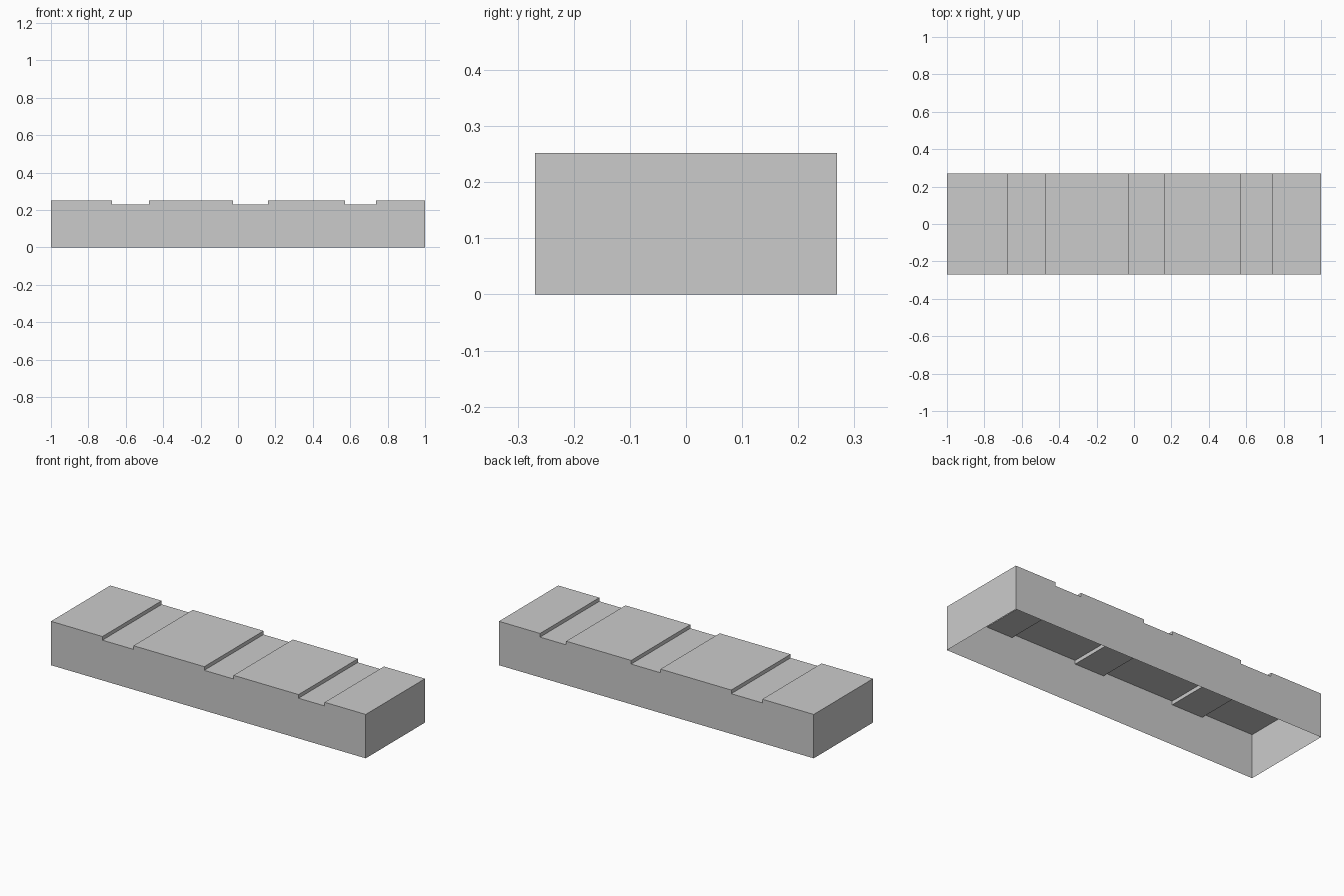
import bpy
import bmesh

cube = bpy.data.objects.get("Cube")
if cube:
    bpy.data.objects.remove(cube, do_unlink=True)

HALF_LENGTH, HALF_DEPTH = 1.0, 0.269
TOP, GROOVE_FLOOR = 0.252, 0.231
GROOVES = [(-0.673, -0.476), (-0.026, 0.16), (0.573, 0.739)]

# Plain grey material
grey = bpy.data.materials.new("plain_grey")
grey.use_nodes = True
colour = (0.6, 0.6, 0.6, 1)
grey.diffuse_color = colour
grey.node_tree.nodes["Principled BSDF"].inputs["Base Color"].default_value = colour

# Side profile: end wall, stepped top with three grooves, other end wall
profile = [(-HALF_LENGTH, 0), (-HALF_LENGTH, TOP)]
for start, end in GROOVES:
    profile += [(start, TOP), (start, GROOVE_FLOOR), (end, GROOVE_FLOOR), (end, TOP)]
profile += [(HALF_LENGTH, TOP), (HALF_LENGTH, 0)]

# Sweep the profile across the depth, leaving the underside open
bm = bmesh.new()
front = [bm.verts.new((x, -HALF_DEPTH, z)) for x, z in profile]
back = [bm.verts.new((x, HALF_DEPTH, z)) for x, z in profile]
for i in range(len(profile) - 1):
    bm.faces.new((front[i], front[i + 1], back[i + 1], back[i]))

# Front and back walls
bm.faces.new(front[::-1])
bm.faces.new(back)
bm.normal_update()
if next(f for f in bm.faces if abs(f.normal.z) > 0.9).normal.z < 0:
    bmesh.ops.reverse_faces(bm, faces=bm.faces[:-2])
for face, direction in zip(list(bm.faces)[-2:], (-1, 1)):
    if face.normal.y * direction < 0:
        face.normal_flip()

mesh = bpy.data.meshes.new("grooved_block")
bm.to_mesh(mesh)
bm.free()
mesh.materials.append(grey)
block = bpy.data.objects.new("grooved_block", mesh)
bpy.context.scene.collection.objects.link(block)
